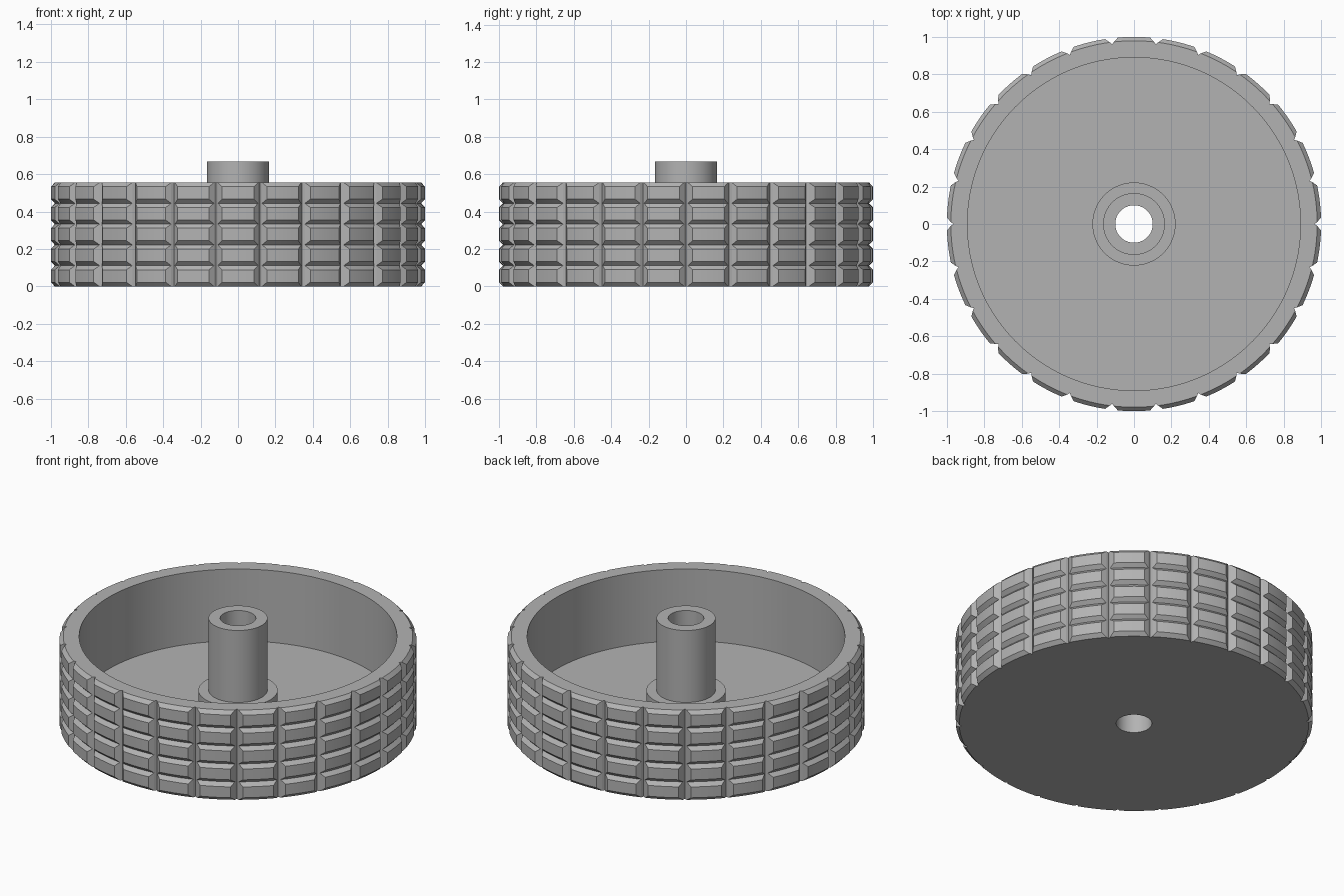
import bpy, bmesh
from math import cos, sin, pi, radians

if "Cube" in bpy.data.objects:
    bpy.data.objects.remove(bpy.data.objects["Cube"], do_unlink=True)

BLOCKS, ROWS, SEGS = 26, 5, 6      # tread blocks around, rows, facets per block
HEIGHT, ROW_H, BEVEL = 0.555, 0.111, 0.022
R_TOP, R_BASE, R_GROOVE = 1.0, 0.979, 0.966
PITCH = 2 * pi / BLOCKS
WIDE, NARROW = radians(6.3), radians(4.95)

grey = bpy.data.materials.new("plain grey")
grey.use_nodes = True
colour = (0.45, 0.45, 0.45, 1)
grey.diffuse_color = colour
grey.node_tree.nodes["Principled BSDF"].inputs["Base Color"].default_value = colour


def polar(r, a, z):
    return (r * cos(a), r * sin(a), z)


def spread(half):
    return [half * (2 * i / SEGS - 1) for i in range(SEGS + 1)]


def finish(bm, name):
    bmesh.ops.remove_doubles(bm, verts=bm.verts, dist=0.0001)
    mesh = bpy.data.meshes.new(name)
    bm.to_mesh(mesh)
    bm.free()
    obj = bpy.data.objects.new(name, mesh)
    obj.data.materials.append(grey)
    bpy.context.collection.objects.link(obj)
    bpy.ops.object.select_all(action="DESELECT")
    obj.select_set(True)
    bpy.context.view_layer.objects.active = obj
    bpy.ops.object.shade_smooth_by_angle(angle=radians(20))


# Notched outline shared by the tread ends and the flat rims
outline = []
for b in range(BLOCKS):
    mid = (b + 0.5) * PITCH
    outline += [(R_GROOVE, mid - PITCH / 2)]
    outline += [(R_BASE, mid + a) for a in spread(WIDE)]


def lathe(bm, profile):
    """Revolve (radius, height) points; radius None follows the notched outline."""
    rings = [[bm.verts.new(polar(r or edge, a, z)) for edge, a in outline]
             for r, z in profile]
    for low, high in zip(rings, rings[1:]):
        for i in range(len(outline)):
            j = (i + 1) % len(outline)
            bm.faces.new((low[i], low[j], high[j], high[i]))


# Tread: bevelled blocks in rows, parted by V grooves
bm = bmesh.new()
for b in range(BLOCKS):
    mid = (b + 0.5) * PITCH
    for row in range(ROWS):
        z = row * ROW_H
        levels = [(z, R_BASE, WIDE), (z + BEVEL, R_TOP, NARROW),
                  (z + ROW_H - BEVEL, R_TOP, NARROW), (z + ROW_H, R_BASE, WIDE)]
        grid = [[bm.verts.new(polar(r, mid + a, h)) for a in spread(half)]
                for h, r, half in levels]
        for low, high in zip(grid, grid[1:]):
            for i in range(SEGS):
                bm.faces.new((low[i], low[i + 1], high[i + 1], high[i]))
        # Sloping ends, then the groove walls beside them
        bm.faces.new([line[0] for line in reversed(grid)])
        bm.faces.new([line[-1] for line in grid])
        for side, end in ((-1, 0), (1, -1)):
            foot, head = [bm.verts.new(polar(R_GROOVE, mid + side * PITCH / 2, h))
                          for h in (z, z + ROW_H)]
            wall = [grid[0][end], foot, head, grid[3][end]]
            bm.faces.new(wall if side > 0 else wall[::-1])
finish(bm, "tread")

# Dish: flat underside, rim, inner wall and floor
bm = bmesh.new()
lathe(bm, [(0.1, 0), (None, 0)])
lathe(bm, [(None, HEIGHT), (0.89, HEIGHT), (0.89, ROW_H), (0.222, ROW_H)])
finish(bm, "wheel_dish")

# Hub: flange, tube and through bore
bm = bmesh.new()
lathe(bm, [(0.222, ROW_H), (0.222, 0.222), (0.165, 0.222),
           (0.165, 0.667), (0.1, 0.667), (0.1, 0)])
finish(bm, "axle_hub")
